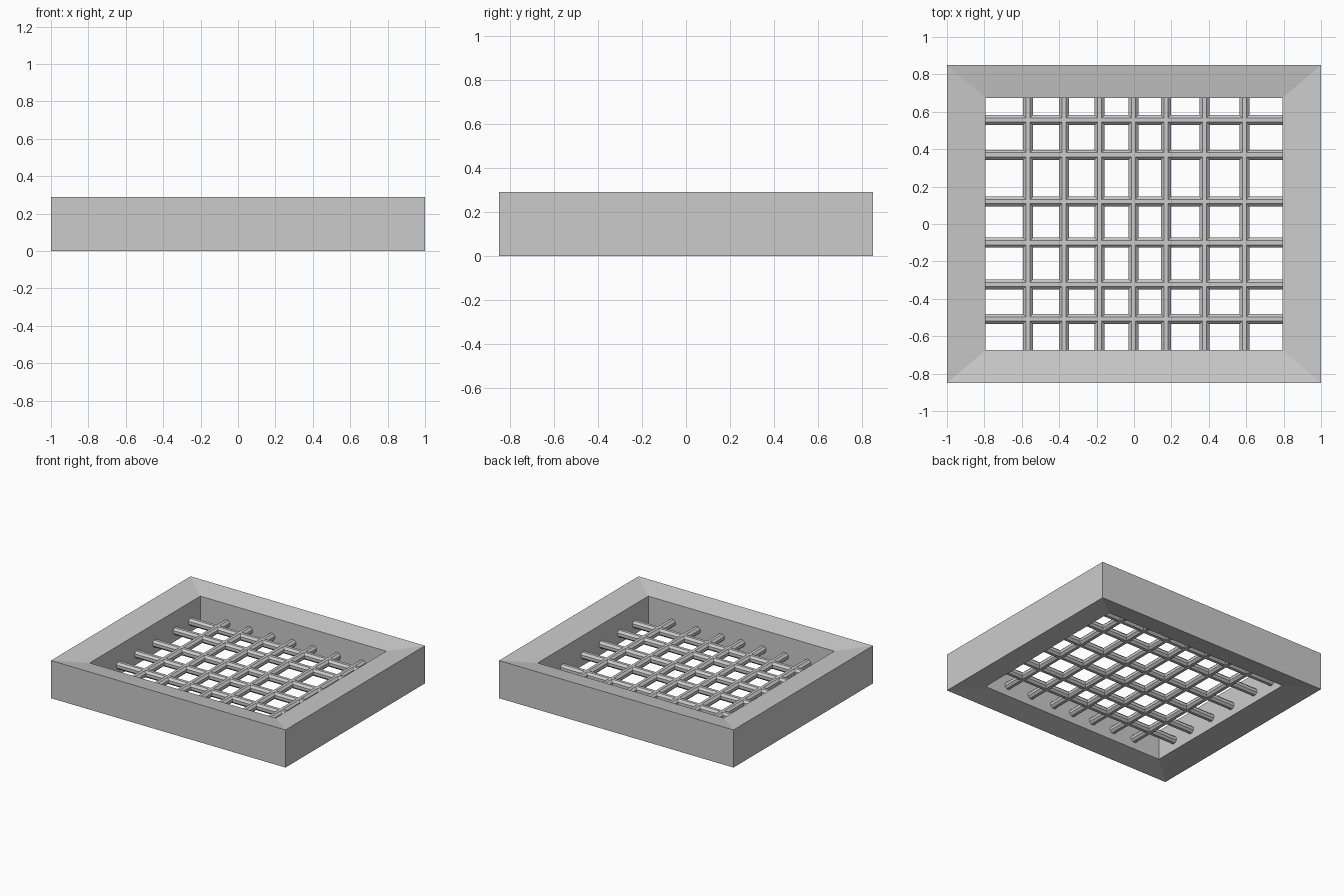
import bpy, bmesh, math
from mathutils import Matrix

if "Cube" in bpy.data.objects:
    bpy.data.objects.remove(bpy.data.objects["Cube"])

HX, HY, H = 1.0, 0.85, 0.29      # outer half sizes and height
IX, IY, DROP = 0.793, 0.674, 0.03  # opening half sizes, lip slope
BAR_R, BAR_Z = 0.029, 0.11


def add_object(name, bm):
    bmesh.ops.recalc_face_normals(bm, faces=bm.faces)
    mesh = bpy.data.meshes.new(name)
    bm.to_mesh(mesh)
    bm.free()
    obj = bpy.data.objects.new(name, mesh)
    bpy.context.collection.objects.link(obj)
    return obj


# Mitred frame: one four-point section carried round the four corners
bm = bmesh.new()
section = [(HX, HY, 0), (HX, HY, H), (IX, IY, H - DROP), (IX, IY, DROP)]
corners = [(1, 1), (-1, 1), (-1, -1), (1, -1)]
rings = [[bm.verts.new((sx * x, sy * y, z)) for x, y, z in section]
         for sx, sy in corners]
for i in range(4):
    a, b = rings[i], rings[(i + 1) % 4]
    for j in range(4):
        k = (j + 1) % 4
        bm.faces.new((a[j], b[j], b[k], a[k]))
add_object("frame", bm)


# Grid bars: straight eight-sided rods set into the frame
def bar(name, axis, offset):
    half = (IX if axis == "x" else IY) + 0.01
    bm = bmesh.new()
    bmesh.ops.create_cone(bm, cap_ends=True, segments=8, radius1=BAR_R,
                          radius2=BAR_R, depth=2 * half,
                          matrix=Matrix.Rotation(math.pi / 8, 4, "Z"))
    turn = Matrix.Rotation(math.pi / 2, 4, "Y" if axis == "x" else "X")
    bm.transform(turn)
    obj = add_object(name, bm)
    obj.location = (0, offset, BAR_Z) if axis == "x" else (offset, 0, BAR_Z)


for i, y in enumerate([0.556, 0.37, 0.12, -0.10, -0.323, -0.508]):
    bar(f"cross_bar_{i + 1}", "x", y)
for i, x in enumerate([-0.567, -0.374, -0.184, -0.003, 0.171, 0.377, 0.59]):
    bar(f"long_bar_{i + 1}", "y", x)
